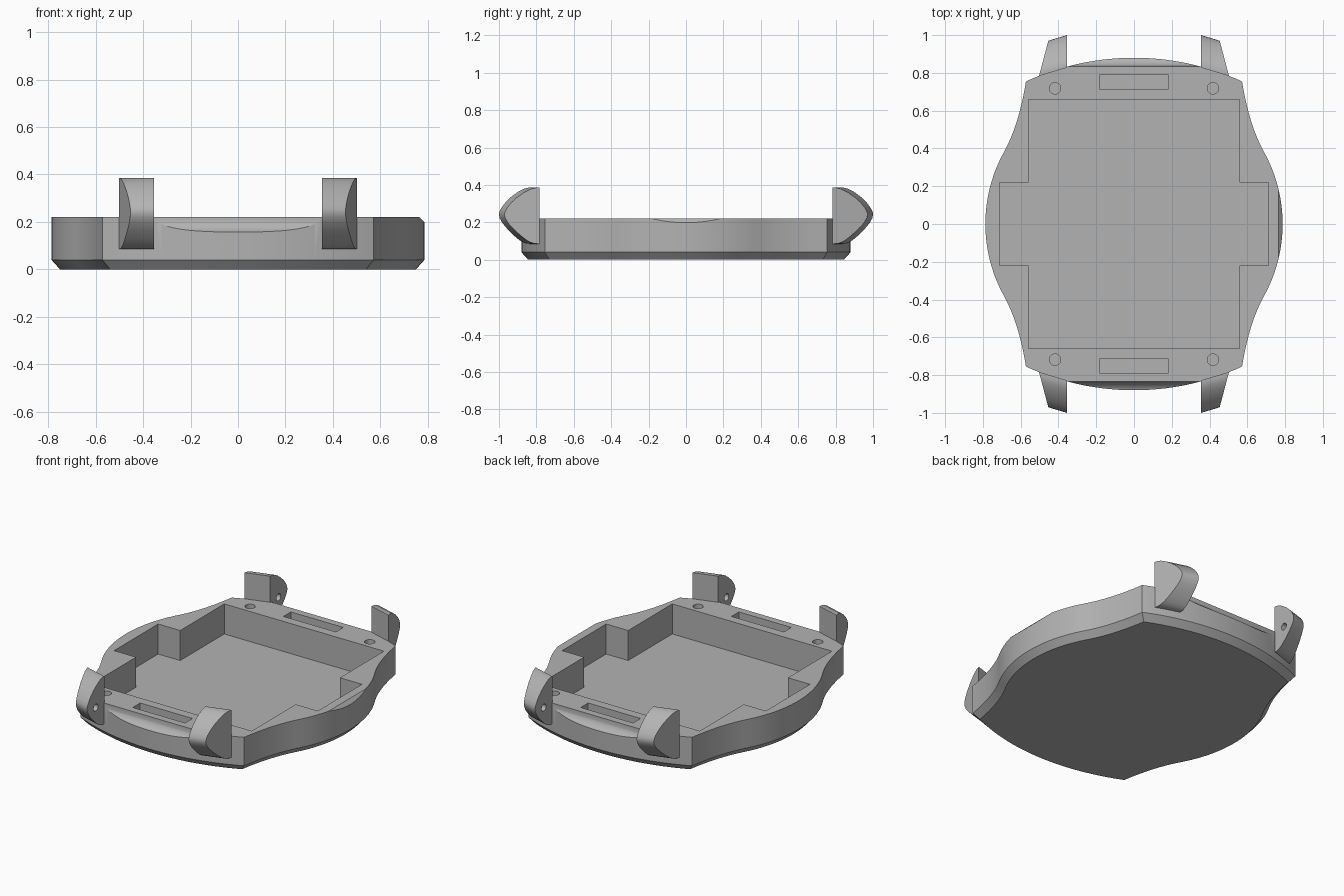
import bpy, bmesh, math
from mathutils import Vector

cube = bpy.data.objects.get("Cube")
if cube:
    bpy.data.objects.remove(cube, do_unlink=True)

grey = bpy.data.materials.new("case_grey")
grey.use_nodes = True
COLOUR = (0.45, 0.45, 0.45, 1)
grey.diffuse_color = COLOUR
grey.node_tree.nodes["Principled BSDF"].inputs["Base Color"].default_value = COLOUR

TOP, FLOOR = 0.22, 0.03


def loft(name, rings):
    """Closed solid through rings with equal point counts."""
    bm = bmesh.new()
    loops = [[bm.verts.new(p) for p in ring] for ring in rings]
    n = len(loops[0])
    for a, b in zip(loops, loops[1:]):
        for i in range(n):
            j = (i + 1) % n
            bm.faces.new((a[i], a[j], b[j], b[i]))
    bm.faces.new(loops[0][::-1])
    bm.faces.new(loops[-1])
    bmesh.ops.recalc_face_normals(bm, faces=bm.faces)
    mesh = bpy.data.meshes.new(name)
    bm.to_mesh(mesh)
    bm.free()
    mesh.materials.append(grey)
    obj = bpy.data.objects.new(name, mesh)
    bpy.context.collection.objects.link(obj)
    return obj


def prism(name, outline, z0, z1):
    return loft(name, [[(x, y, z) for x, y in outline] for z in (z0, z1)])


def rod(name, y, z, radius, x0, x1, sides):
    """Cylinder lying along x."""
    turns = [math.tau * i / sides for i in range(sides)]
    return loft(name, [[(x, y + radius * math.cos(a), z + radius * math.sin(a))
                        for a in turns] for x in (x0, x1)])


def rectangle(cx, cy, hx, hy):
    return [(cx - hx, cy - hy), (cx + hx, cy - hy), (cx + hx, cy + hy), (cx - hx, cy + hy)]


def cut(obj, cutter):
    mod = obj.modifiers.new("cut", "BOOLEAN")
    mod.operation, mod.solver, mod.object = "DIFFERENCE", "EXACT", cutter
    bpy.context.view_layer.objects.active = obj
    bpy.ops.object.modifier_apply(modifier=mod.name)
    bpy.data.objects.remove(cutter, do_unlink=True)


def smooth(obj):
    bpy.ops.object.select_all(action="DESELECT")
    obj.select_set(True)
    bpy.context.view_layer.objects.active = obj
    bpy.ops.object.shade_smooth_by_angle(angle=math.radians(25))


def inset(outline, d):
    """Mitred inward offset of a counter-clockwise outline."""
    result = []
    for i, p in enumerate(outline):
        p = Vector(p)
        e1 = (p - Vector(outline[i - 1])).normalized()
        e2 = (Vector(outline[(i + 1) % len(outline)]) - p).normalized()
        n1, n2 = Vector((-e1.y, e1.x)), Vector((-e2.y, e2.x))
        result.append(tuple(p + (n1 + n2) * d / (1 + n1.dot(n2))))
    return result


# Case outline, one quarter: round flank, concave shoulder, shallow end arc
R = 0.787
corner = Vector((0.572, 0.755))
end_radius = (corner.x ** 2 + (0.88 - corner.y) ** 2) / (2 * (0.88 - corner.y))
start = math.asin(0.38 / R)
quarter = [(R * math.cos(start * i / 12), R * math.sin(start * i / 12)) for i in range(12)]
b = [Vector((R * math.cos(start), 0.38)), Vector((0.626, 0.494)), Vector((0.592, 0.63)), corner]
for i in range(12):
    t = i / 12
    quarter.append(tuple(b[0] * (1 - t) ** 3 + b[1] * 3 * t * (1 - t) ** 2
                         + b[2] * 3 * t * t * (1 - t) + b[3] * t ** 3))
for i in range(17):
    x = corner.x * (1 - i / 16)
    quarter.append((x, 0.88 - end_radius + math.sqrt(end_radius ** 2 - x * x)))
half = quarter + [(-x, y) for x, y in quarter[-2::-1]]
outline = half + [(x, -y) for x, y in half[-2:0:-1]]

# Case body with chamfered base
case = loft("case_body", [[(x, y, 0) for x, y in inset(outline, 0.036)],
                          [(x, y, 0.04) for x, y in outline],
                          [(x, y, TOP) for x, y in outline]])

# Cross-shaped cavity
hx, wide, hy, arm = 0.558, 0.712, 0.66, 0.22
plus = [(wide, -arm), (wide, arm), (hx, arm), (hx, hy), (-hx, hy), (-hx, arm),
        (-wide, arm), (-wide, -arm), (-hx, -arm), (-hx, -hy), (hx, -hy), (hx, -arm)]
cut(case, prism("cavity_cutter", plus, FLOOR, 0.4))

# Slots, screw holes and strap clearance at both ends
for s in (-1, 1):
    cut(case, prism("slot_cutter", rectangle(0, s * 0.753, 0.183, 0.037), 0.16, 0.4))
    cut(case, rod("strap_cutter", s * 0.902, TOP, 0.067, -0.358, 0.358, 64))
    for sx in (-1, 1):
        circle = [(sx * 0.418 + 0.03 * math.cos(math.tau * i / 32),
                   s * 0.718 + 0.03 * math.sin(math.tau * i / 32)) for i in range(32)]
        cut(case, prism("screw_cutter", circle, 0.1, 0.4))

# Small bevel on the upper left flank
wedge = [(0.735, 0.25), (0.835, 0.15), (0.9, 0.25)]
cut(case, loft("bevel_cutter", [[(x, y, z) for x, z in wedge] for y in (-0.4, 0.4)]))
smooth(case)

# Strap lugs: rounded profile, sheared along the end arc, slanted outer face
knots = [(0.828, 0.385), (0.845, 0.385), (0.868, 0.379), (0.9, 0.362), (0.935, 0.336),
         (0.965, 0.307), (0.987, 0.278), (0.998, 0.255), (1.0, 0.24), (0.996, 0.222),
         (0.982, 0.196), (0.955, 0.164), (0.92, 0.129), (0.89, 0.104), (0.87, 0.092),
         (0.85, 0.086), (0.828, 0.085)]
INNER, SHEAR, SLANT = 0.355, 0.3, 0.265


def outer_point(y, z):
    x = (0.5 - SLANT * (y + SHEAR * INNER - 0.795)) / (1 - SLANT * SHEAR)
    return x, y - SHEAR * (x - INNER), z


for sy, end in ((-1, "front"), (1, "back")):
    for sx, side in ((-1, "right"), (1, "left")):
        rings = [[(INNER, y, z) for y, z in knots], [outer_point(y, z) for y, z in knots]]
        lug = loft(f"{end}_{side}_lug",
                   [[(sx * x, sy * y, z) for x, y, z in ring] for ring in rings])
        # Blind pin hole in the inner face
        cut(lug, rod("pin_cutter", sy * 0.912, TOP, 0.022, sx * 0.3, sx * 0.42, 24))
        smooth(lug)
